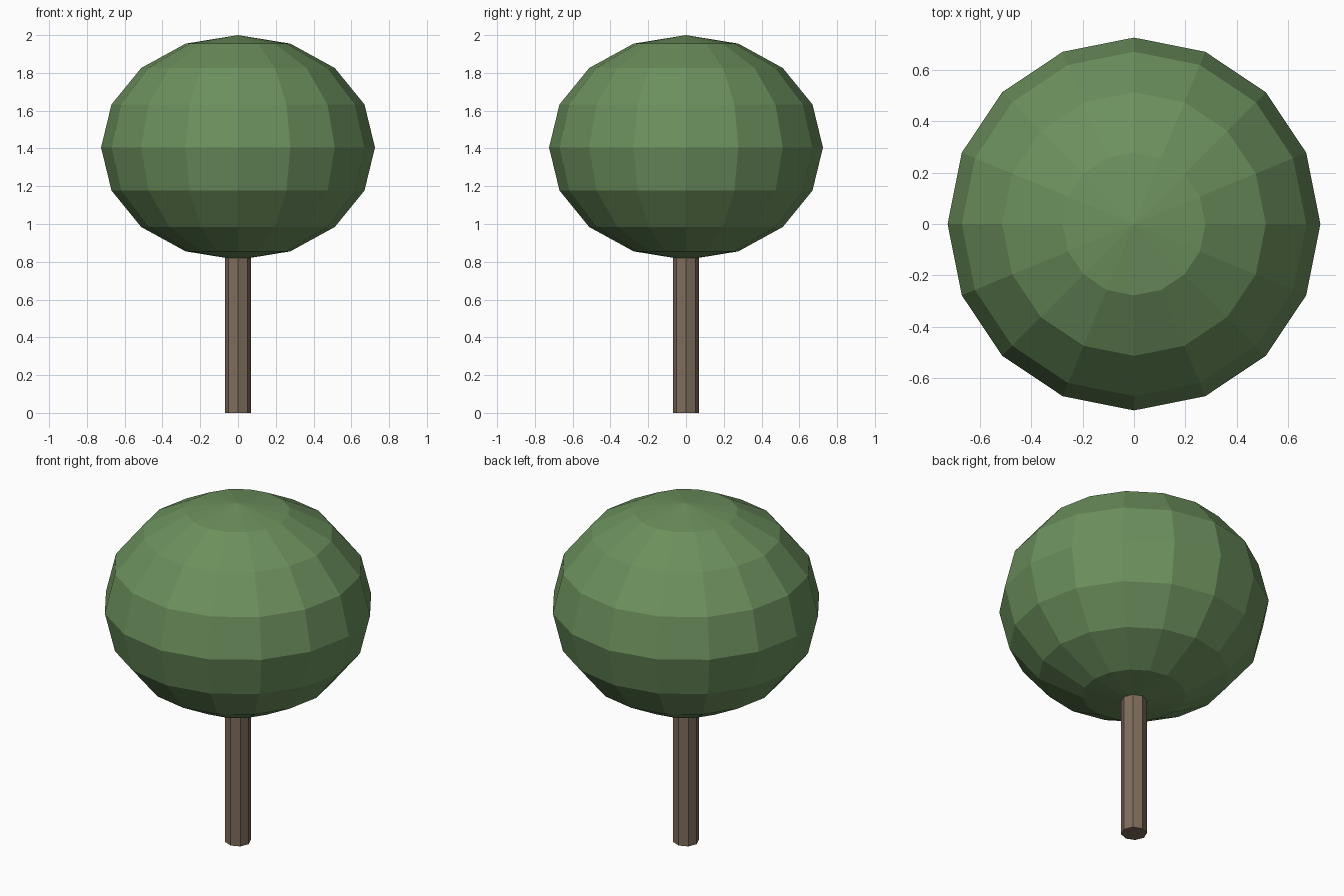
import bpy

cube = bpy.data.objects.get("Cube")
if cube:
    bpy.data.objects.remove(cube, do_unlink=True)


def make_material(name, rgb):
    mat = bpy.data.materials.new(name)
    mat.use_nodes = True
    colour = (*rgb, 1.0)
    mat.diffuse_color = colour
    mat.node_tree.nodes["Principled BSDF"].inputs["Base Color"].default_value = colour
    return mat


def finish(name, mat):
    obj = bpy.context.object
    obj.name = name
    obj.data.name = name
    obj.data.materials.append(mat)
    bpy.ops.object.shade_flat()
    return obj


leaf_green = make_material("leaf green", (0.15, 0.28, 0.11))
bark_brown = make_material("bark brown", (0.21, 0.15, 0.105))

# Trunk: slim eight-sided post reaching up into the foliage
trunk_height = 1.0
bpy.ops.mesh.primitive_cylinder_add(
    vertices=8, radius=0.07, depth=trunk_height, location=(0, 0, trunk_height / 2))
finish("trunk", bark_brown)

# Crown: faceted, slightly flattened ball of foliage
crown_radius, crown_half_height = 0.725, 0.595
bpy.ops.mesh.primitive_uv_sphere_add(
    segments=16, ring_count=8, radius=1, location=(0, 0, 2 - crown_half_height))
crown = finish("crown", leaf_green)
crown.scale = (crown_radius, crown_radius, crown_half_height)
